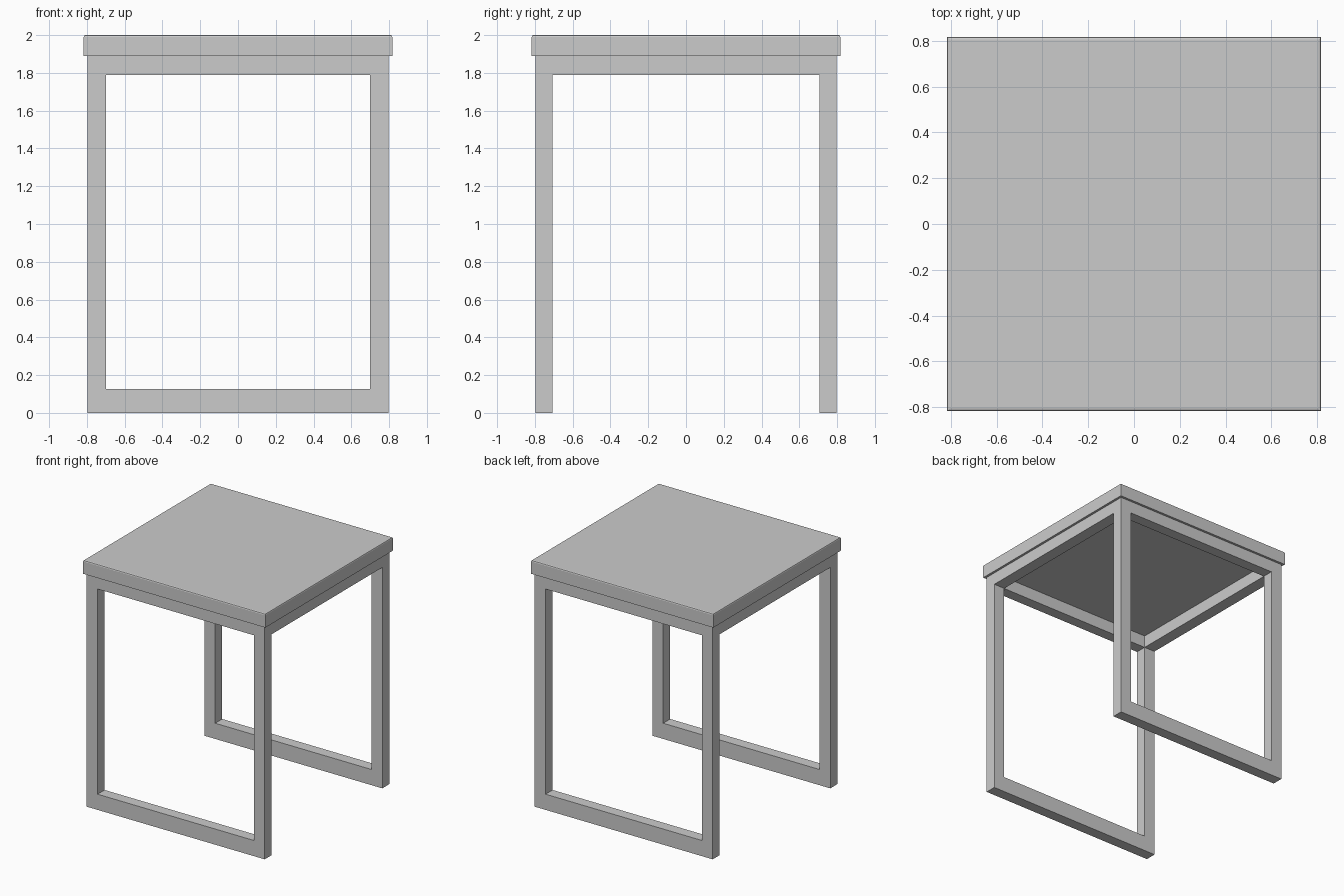
import bpy, bmesh

if "Cube" in bpy.data.objects:
    bpy.data.objects.remove(bpy.data.objects["Cube"])

HALF = 0.798      # outer half width of the frame
TOP_Z = 1.89      # underside of the table top
INNER_X, INNER_Y = 0.70, 0.708


def make_object(name, bm):
    bmesh.ops.recalc_face_normals(bm, faces=bm.faces)
    mesh = bpy.data.meshes.new(name)
    bm.to_mesh(mesh)
    bm.free()
    obj = bpy.data.objects.new(name, mesh)
    bpy.context.collection.objects.link(obj)
    return obj


def box(x0, x1, y0, y1, z0, z1):
    bm = bmesh.new()
    bmesh.ops.create_cube(bm, size=1)
    for v in bm.verts:
        v.co = (x1 if v.co.x > 0 else x0,
                y1 if v.co.y > 0 else y0,
                z1 if v.co.z > 0 else z0)
    return bm


def loop_frame(name, y0, y1):
    """Closed rectangular frame: two legs, floor rail and top rail."""
    def rect(x, z0, z1):
        return [(-x, z0), (x, z0), (x, z1), (-x, z1)]
    bm = bmesh.new()
    rings = [[bm.verts.new((x, y, z)) for x, z in pts]
             for pts, y in ((rect(HALF, 0, TOP_Z), y0), (rect(HALF, 0, TOP_Z), y1),
                            (rect(INNER_X, 0.127, 1.79), y1), (rect(INNER_X, 0.127, 1.79), y0))]
    for r in range(4):
        a, b = rings[r], rings[(r + 1) % 4]
        for i in range(4):
            j = (i + 1) % 4
            bm.faces.new((a[i], a[j], b[j], b[i]))
    return make_object(name, bm)


# Front and back leg frames
loop_frame("front_leg_frame", -HALF, -INNER_Y)
loop_frame("back_leg_frame", INNER_Y, HALF)

# Side rails joining the frames under the top
make_object("left_rail", box(-HALF, -INNER_X, -INNER_Y, INNER_Y, 1.79, TOP_Z))
make_object("right_rail", box(INNER_X, HALF, -INNER_Y, INNER_Y, 1.79, TOP_Z))

# Table top with softened upper edges
bm = box(-0.817, 0.817, -0.817, 0.817, TOP_Z, 2.0)
rim = [e for e in bm.edges if all(v.co.z > 1.99 for v in e.verts)]
bmesh.ops.bevel(bm, geom=rim, offset=0.01, segments=2, profile=0.5, affect='EDGES')
make_object("table_top", bm)
